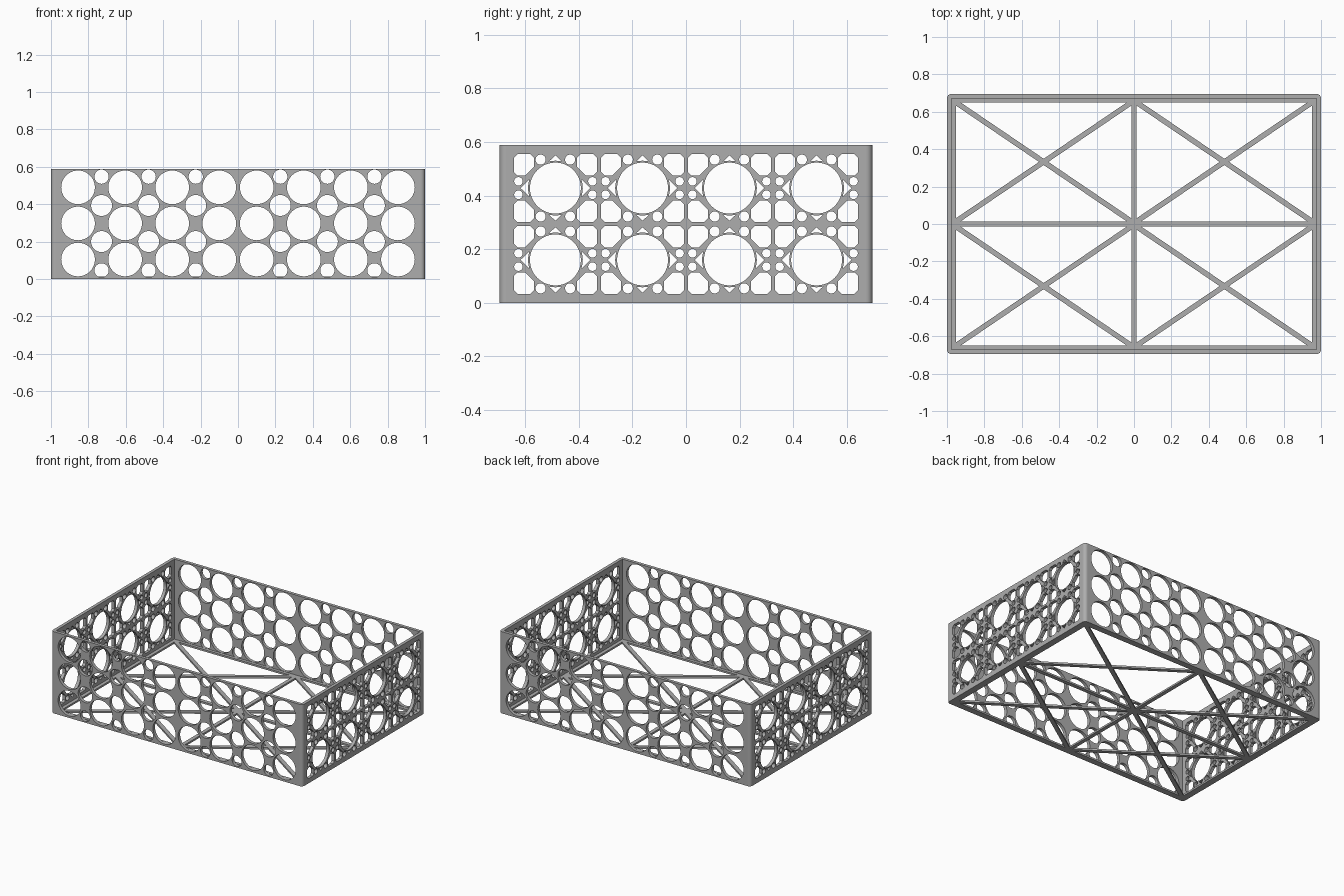
import bpy, bmesh, math

cube = bpy.data.objects.get("Cube")
if cube:
    bpy.data.objects.remove(cube, do_unlink=True)

HX, HY, H = 1.0, 0.695, 0.588      # outer half sizes and height
T, FLOOR = 0.023, 0.013            # wall and floor thickness
IX, IY = HX - T, HY - T

grey = bpy.data.materials.new("grey")
grey.use_nodes = True
GREY = (0.42, 0.42, 0.42, 1)
grey.diffuse_color = GREY
grey.node_tree.nodes["Principled BSDF"].inputs["Base Color"].default_value = GREY


def circle(cx, cy, r, n=40):
    return [(cx + r * math.cos(math.tau * i / n), cy + r * math.sin(math.tau * i / n))
            for i in range(n)]


def rect(x0, y0, x1, y1):
    return [(x0, y0), (x1, y0), (x1, y1), (x0, y1)]


def plate(name, loops, thickness, location, rotation=(0, 0, 0)):
    """Flat filled outline (first loop) with holes (other loops)."""
    curve = bpy.data.curves.new(name, "CURVE")
    curve.dimensions, curve.fill_mode = "2D", "BOTH"
    curve.extrude = thickness / 2
    for loop in loops:
        spline = curve.splines.new("POLY")
        spline.points.add(len(loop) - 1)
        for point, (x, y) in zip(spline.points, loop):
            point.co = (x, y, 0, 1)
        spline.use_cyclic_u = True
    obj = bpy.data.objects.new(name, curve)
    bpy.context.collection.objects.link(obj)
    obj.location, obj.rotation_euler = location, rotation
    bpy.ops.object.select_all(action="DESELECT")
    obj.select_set(True)
    bpy.context.view_layer.objects.active = obj
    bpy.ops.object.convert(target="MESH")
    obj = bpy.context.object
    bm = bmesh.new()
    bm.from_mesh(obj.data)
    bmesh.ops.remove_doubles(bm, verts=bm.verts, dist=0.00005)
    bmesh.ops.recalc_face_normals(bm, faces=bm.faces)
    bm.to_mesh(obj.data)
    bm.free()
    obj.data.materials.clear()
    obj.data.materials.append(grey)
    bpy.ops.object.shade_smooth_by_angle(angle=math.radians(30))
    return obj


# Long walls: columns of large holes with small holes between them
long_loops = [rect(-IX, 0, IX, H)]
for s in (-1, 1):
    for i in range(4):
        x = 0.1 + 0.2517 * i
        long_loops += [circle(s * x, z, 0.09) for z in (0.104, 0.297, 0.49)]
        if i < 3:
            x += 0.126
            long_loops += [circle(s * x, z, 0.056) for z in (0.2, 0.393)]
            long_loops += [circle(s * x, z, 0.038) for z in (0.046, 0.547)]
for name, s in (("front_wall", -1), ("back_wall", 1)):
    plate(name, long_loops, T, (0, s * (HY - T / 2), 0), (math.pi / 2, 0, 0))


# Short walls: lattice cells of a ring, star points, corner windows and dots
def star_point(tip, r, half_angle):
    arc = [half_angle * (1 - k / 4) for k in range(9)]
    return [(tip, 0)] + [(r * math.cos(a), r * math.sin(a)) for a in arc]


def lattice_cell(cy, cz):
    w, h, b = 0.155, 0.127, 0.014
    loops = [circle(0, 0, 0.095, 48)]
    side = star_point(0.13, 0.102, 0.33)
    top = [(y, x) for x, y in star_point(0.122, 0.102, 0.24)]
    for s in (-1, 1):
        loops += [[(s * x, y) for x, y in side], [(x, s * y) for x, y in top]]
        for t in (-1, 1):
            corner = [(0.08, 0.08), (0.114, 0.046), (w - b, 0.046), (w, 0.046 + b),
                      (w, h - b), (w - b, h), (0.08 + b, h), (0.08, h - b)]
            loops.append([(s * x, t * y) for x, y in corner])
            loops.append(circle(s * 0.055, t * 0.106, 0.019, 20))
            loops.append(circle(s * 0.138, t * 0.025, 0.016, 20))
    return [[(x + cy, y + cz) for x, y in loop] for loop in loops]


short_loops = [rect(-IY, 0, IY, H)]
for cy in (-0.487, -0.162, 0.162, 0.487):
    for cz in (0.16, 0.428):
        short_loops += lattice_cell(cy, cz)
for name, s in (("right_wall", -1), ("left_wall", 1)):
    plate(name, short_loops, T, (s * (HX - T / 2), 0, 0), (math.pi / 2, 0, math.pi / 2))

# Rounded corner posts
for sx, side in ((-1, "right"), (1, "left")):
    for sy, end in ((-1, "front"), (1, "back")):
        arc = [(sx * T * math.cos(a), sy * T * math.sin(a))
               for a in (math.pi / 2 * k / 8 for k in range(9))]
        plate(f"{end}_{side}_post", [[(0, 0)] + arc], H, (sx * IX, sy * IY, H / 2))

# Floor: border ledge, cross ribs and diagonal braces
RIB = 0.014
FX, FY = 0.952, 0.65
cx, cy = (FX + RIB) / 2, (FY + RIB) / 2
ax, ay = (FX - RIB) / 2, (FY - RIB) / 2
slope = math.atan2(ay, ax)
gx, gy = RIB / math.sin(slope), RIB / math.cos(slope)
floor_loops = [rect(-IX, -IY, IX, IY)]
for sx in (-1, 1):
    for sy in (-1, 1):
        for d in (-1, 1):
            upright = [(cx, cy + d * gy), (cx + ax - gx, cy + d * ay), (cx - ax + gx, cy + d * ay)]
            sideways = [(cx + d * gx, cy), (cx + d * ax, cy + ay - gy), (cx + d * ax, cy - ay + gy)]
            floor_loops += [[(sx * x, sy * y) for x, y in tri] for tri in (upright, sideways)]
plate("floor_frame", floor_loops, FLOOR, (0, 0, FLOOR / 2))
